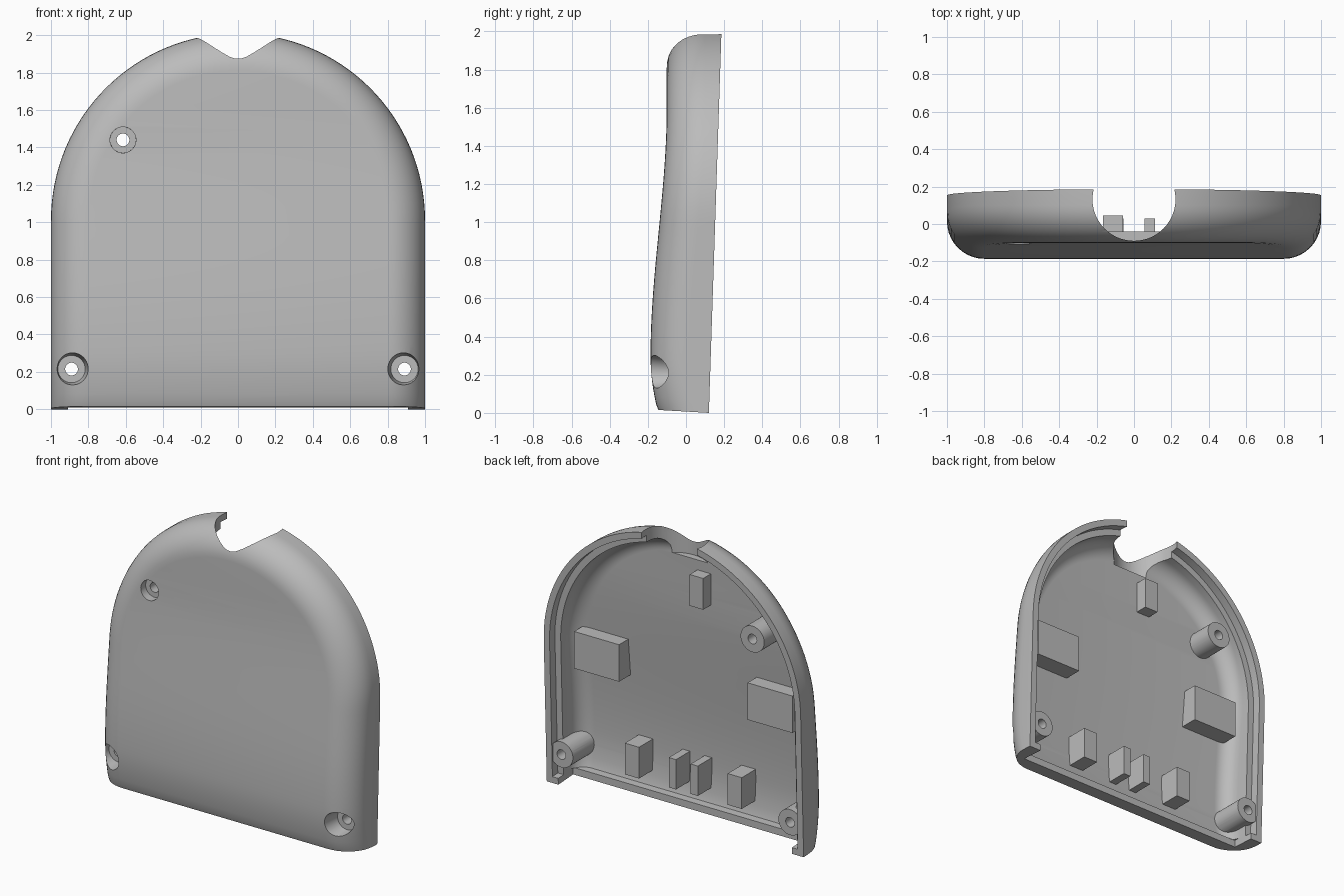
import bpy, bmesh, math
from mathutils import Matrix, Vector

cube = bpy.data.objects.get("Cube")
if cube:
    bpy.data.objects.remove(cube, do_unlink=True)

ARC_Z = 1.01  # height where the straight sides meet the arched top

grey = bpy.data.materials.new("plain_grey")
grey.use_nodes = True
grey.diffuse_color = (0.5, 0.5, 0.5, 1)
grey.node_tree.nodes["Principled BSDF"].inputs["Base Color"].default_value = (0.5, 0.5, 0.5, 1)


def front(z):
    """Depth of the gently waved front surface."""
    if z < 0.3:
        return -0.186 + 0.041 * ((0.3 - z) / 0.3) ** 2
    t = min(1, (z - 0.3) / 1.3)
    return -0.186 + 0.085 * t * t * (3 - 2 * t)


def back(z):
    """Depth of the sloping rear plane."""
    return 0.12 + 0.033 * z


def finish(name, bm):
    bmesh.ops.recalc_face_normals(bm, faces=bm.faces)
    mesh = bpy.data.meshes.new(name)
    bm.to_mesh(mesh)
    bm.free()
    mesh.materials.append(grey)
    obj = bpy.data.objects.new(name, mesh)
    bpy.context.collection.objects.link(obj)
    return obj


def arched_solid(name, width, depth, radius, floor, extra):
    """Arched slab with a filleted front edge and a flat sloping rear."""
    sides, arcs, steps = 24, 32, 10
    bm = bmesh.new()

    def half_outline(inset):
        w = width - inset
        pts = [(w, floor + (ARC_Z - floor) * i / sides) for i in range(sides)]
        for i in range(arcs + 1):
            a = math.pi / 2 * i / arcs
            pts.append((w * math.cos(a), ARC_Z + w * math.sin(a)))
        return pts

    def ring(inset, y_of):
        half = half_outline(inset)
        pts = half[:-1] + [(0, half[-1][1])] + [(-x, z) for x, z in half[-2::-1]]
        verts = []
        for i, (x, z) in enumerate(pts):
            y = y_of(z)
            if i in (0, len(pts) - 1):
                z += 0.007 - 0.058 * y  # slightly sloping underside
            verts.append(bm.verts.new((x, y, z)))
        return verts

    rings = [ring(0, lambda z: back(z) + extra)]
    if radius:
        for k in range(steps + 1):
            a = math.pi / 2 * k / steps
            rise = radius * (1 - math.sin(a))
            rings.append(ring(radius * (1 - math.cos(a)), lambda z: depth(z) + rise))
    else:
        rings.append(ring(0, depth))
    n = len(rings[0])
    for a, b in zip(rings, rings[1:]):
        for i in range(n):
            j = (i + 1) % n
            bm.faces.new((a[i], a[j], b[j], b[i]))
    for r in (rings[0], rings[-1]):
        for i in range(n // 2 - 1):
            bm.faces.new((r[i], r[i + 1], r[n - 2 - i], r[n - 1 - i]))
        m = n // 2
        bm.faces.new((r[m - 1], r[m], r[m + 1]))
    return finish(name, bm)


def box(name, x0, x1, y0, y1, z0, z1):
    bm = bmesh.new()
    bmesh.ops.create_cube(bm, size=1)
    bmesh.ops.scale(bm, vec=(x1 - x0, y1 - y0, z1 - z0), verts=bm.verts)
    bmesh.ops.translate(bm, vec=((x0 + x1) / 2, (y0 + y1) / 2, (z0 + z1) / 2), verts=bm.verts)
    return finish(name, bm)


def rod(name, x, z, y0, y1, r0, r1=None):
    """Round bar or cone running from front to back."""
    bm = bmesh.new()
    place = Matrix.Translation((x, (y0 + y1) / 2, z)) @ Matrix.Rotation(-math.pi / 2, 4, 'X')
    bmesh.ops.create_cone(bm, cap_ends=True, segments=40, radius1=r0, radius2=r1 or r0,
                          depth=y1 - y0, matrix=place)
    return finish(name, bm)


def cut(target, cutter, keep=False):
    mod = target.modifiers.new("cut", 'BOOLEAN')
    mod.operation = 'DIFFERENCE'
    mod.solver = 'EXACT'
    mod.object = cutter
    bpy.context.view_layer.objects.active = target
    bpy.ops.object.modifier_apply(modifier=mod.name)
    if not keep:
        bpy.data.objects.remove(cutter, do_unlink=True)


# Outer body, cavity and the stepped groove around the rim
shell = arched_solid("shell", 1.0, front, 0.2, 0.0, 0.0)
cavity = arched_solid("cavity", 0.91, lambda z: front(z) + 0.06, 0.11, 0.05, 0.1)
groove = arched_solid("groove", 0.955, lambda z: back(z) - 0.06, 0, 0.045, 0.1)

# Screw posts: left standing by removing them from the hollowing shapes
# (x, z, tip depth, post radius, pocket radii, pocket floor)
screws = [(-0.615, 1.44, 0.14, 0.092, 0.07, 0.069, -0.05)]
for s in (-1, 1):
    screws.append((s * 0.89, 0.215, 0.115, 0.09, 0.09, 0.073, -0.06))
for x, z, tip, r, r0, r1, base in screws:
    post = rod("post", x, z, -0.25, tip, r)
    cut(cavity, post, keep=True)
    cut(groove, post)
cut(shell, cavity)
cut(shell, groove)

# Screw pockets on the front and through holes
for x, z, tip, r, r0, r1, base in screws:
    cut(shell, rod("pocket", x, z, -0.19, base, r0, r1))
    cut(shell, rod("hole", x, z, -0.3, 0.3, 0.034))

# Open slot in the underside between the corner tabs
cut(shell, box("slot", -0.91, 0.91, -0.045, 0.4, -0.1, 0.06))

# Round cable notch in the top
bm = bmesh.new()
bmesh.ops.create_cone(bm, cap_ends=True, segments=64, radius1=0.222, radius2=0.222, depth=0.5,
                      matrix=Matrix.Translation((0, 0.132, 2.03)))
cut(shell, finish("notch", bm))

# Support blocks inside
def block(name, x0, x1, tip, z0, z1):
    box(name, x0, x1, front((z0 + z1) / 2) + 0.03, tip, z0, z1)


block("top_block", -0.165, -0.06, 0.045, 1.49, 1.71)
for side, s in (("left", 1), ("right", -1)):
    for name, a, b, tip, z0, z1 in (("large_block", 0.5, 0.85, 0.03, 0.8, 1.06),
                                    ("lower_block", 0.345, 0.455, 0.03, 0.16, 0.38),
                                    ("narrow_block", 0.057, 0.113, 0.03, 0.16, 0.37)):
        block(f"{name}_{side}", min(s * a, s * b), max(s * a, s * b), tip, z0, z1)

# Smooth the curved shell, keeping its edges sharp
bpy.ops.object.select_all(action='DESELECT')
shell.select_set(True)
bpy.context.view_layer.objects.active = shell
bpy.ops.object.shade_smooth_by_angle(angle=math.radians(30))
